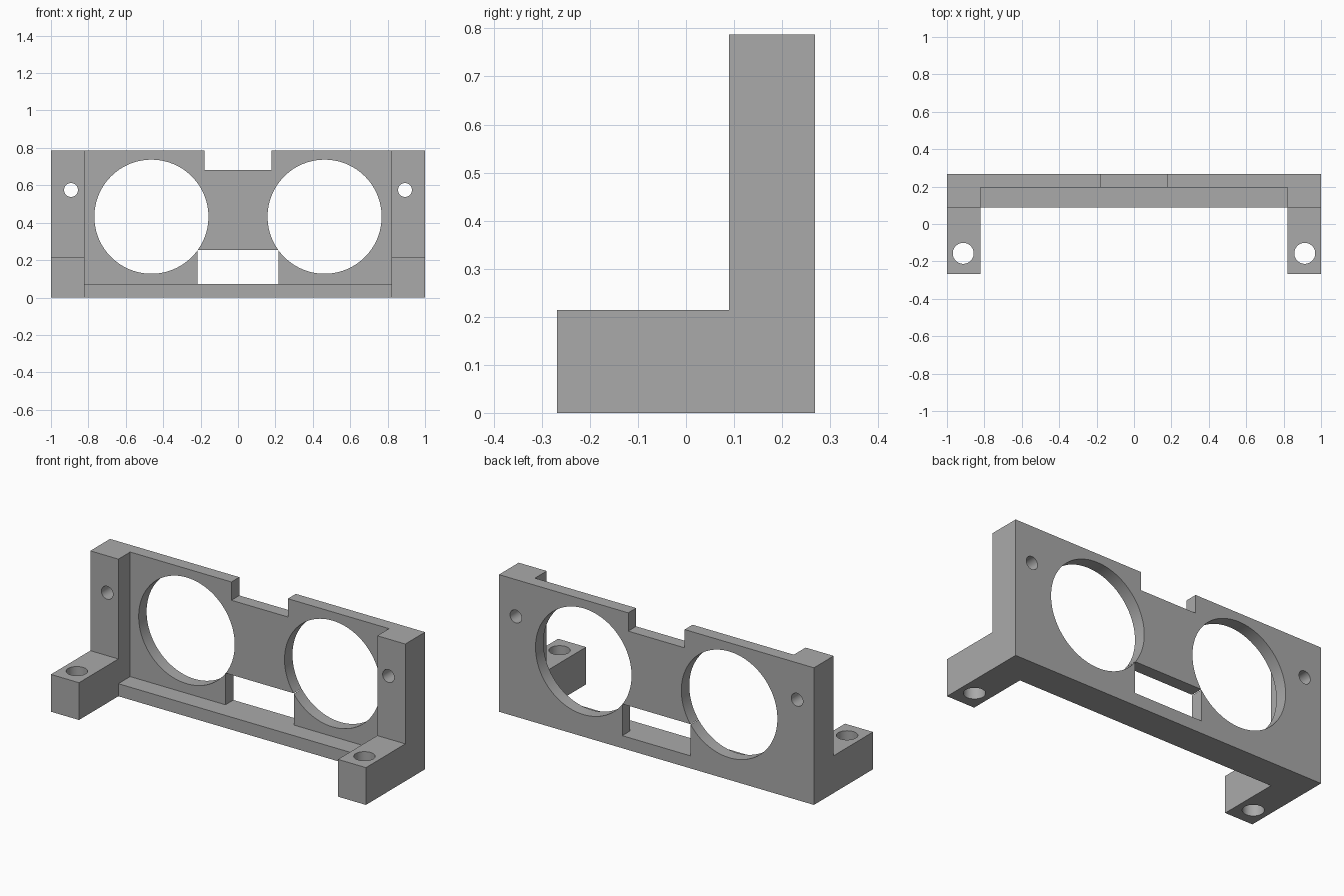
import bpy
import math

cube = bpy.data.objects.get("Cube")
if cube:
    bpy.data.objects.remove(cube, do_unlink=True)

HALF_X, HALF_Y, HEIGHT = 1.0, 0.268, 0.787
POST_Y, PLATE_Y = 0.089, 0.196      # front of the posts and of the plate
POST_X = 0.822                      # inner side of the posts
FOOT_Z, LEDGE_Z = 0.214, 0.072


def box(name, x, y, z):
    """Box from (min, max) ranges."""
    bpy.ops.mesh.primitive_cube_add(size=1)
    ob = bpy.context.object
    ob.name = name
    ranges = (x, y, z)
    for v in ob.data.vertices:
        v.co = [a + (b - a) * (c + 0.5) for (a, b), c in zip(ranges, v.co)]
    return ob


def hole(name, x, y, z, radius, depth, segments, along_y=True):
    tilt = (math.pi / 2, 0, 0) if along_y else (0, 0, 0)
    bpy.ops.mesh.primitive_cylinder_add(vertices=segments, radius=radius, depth=depth,
                                        location=(x, y, z), rotation=tilt)
    ob = bpy.context.object
    ob.name = name
    return ob


# Solid block that the bracket is cut from
bracket = box("bracket", (-HALF_X, HALF_X), (-HALF_Y, HALF_Y), (0, HEIGHT))

cutters = [
    # Space above the feet, between the feet, and above the ledge
    box("cut_above_feet", (-2, 2), (-1, POST_Y), (FOOT_Z, 2)),
    box("cut_between_feet", (-POST_X, POST_X), (-1, POST_Y), (-1, 2)),
    box("cut_plate_recess", (-POST_X, POST_X), (-1, PLATE_Y), (LEDGE_Z, 2)),
    # Notch in the top edge and slot above the ledge
    box("cut_top_notch", (-0.179, 0.179), (0, 1), (0.682, 2)),
    box("cut_slot", (-0.217, 0.217), (0.15, 1), (LEDGE_Z, 0.254)),
]
for side, s in (("left", 1), ("right", -1)):
    # Round openings, post holes and foot holes
    cutters += [
        hole(f"cut_opening_{side}", s * 0.463, 0.3, 0.432, 0.305, 0.6, 96),
        hole(f"cut_post_hole_{side}", s * 0.893, 0.2, 0.575, 0.037, 0.6, 32),
        hole(f"cut_foot_hole_{side}", s * 0.913, -0.157, 0.1, 0.056, 0.6, 40, False),
    ]

bpy.ops.object.select_all(action="DESELECT")
bpy.context.view_layer.objects.active = bracket
bracket.select_set(True)
for cutter in cutters:
    mod = bracket.modifiers.new(cutter.name, "BOOLEAN")
    mod.operation = "DIFFERENCE"
    mod.solver = "EXACT"
    mod.object = cutter
    bpy.ops.object.modifier_apply(modifier=mod.name)
for cutter in cutters:
    bpy.data.objects.remove(cutter, do_unlink=True)

# Plain grey
grey = bpy.data.materials.new("grey")
grey.use_nodes = True
colour = (0.4, 0.4, 0.4, 1)
grey.diffuse_color = colour
grey.node_tree.nodes["Principled BSDF"].inputs["Base Color"].default_value = colour
bracket.data.materials.clear()
bracket.data.materials.append(grey)

bpy.ops.object.shade_smooth_by_angle(angle=math.radians(30))
